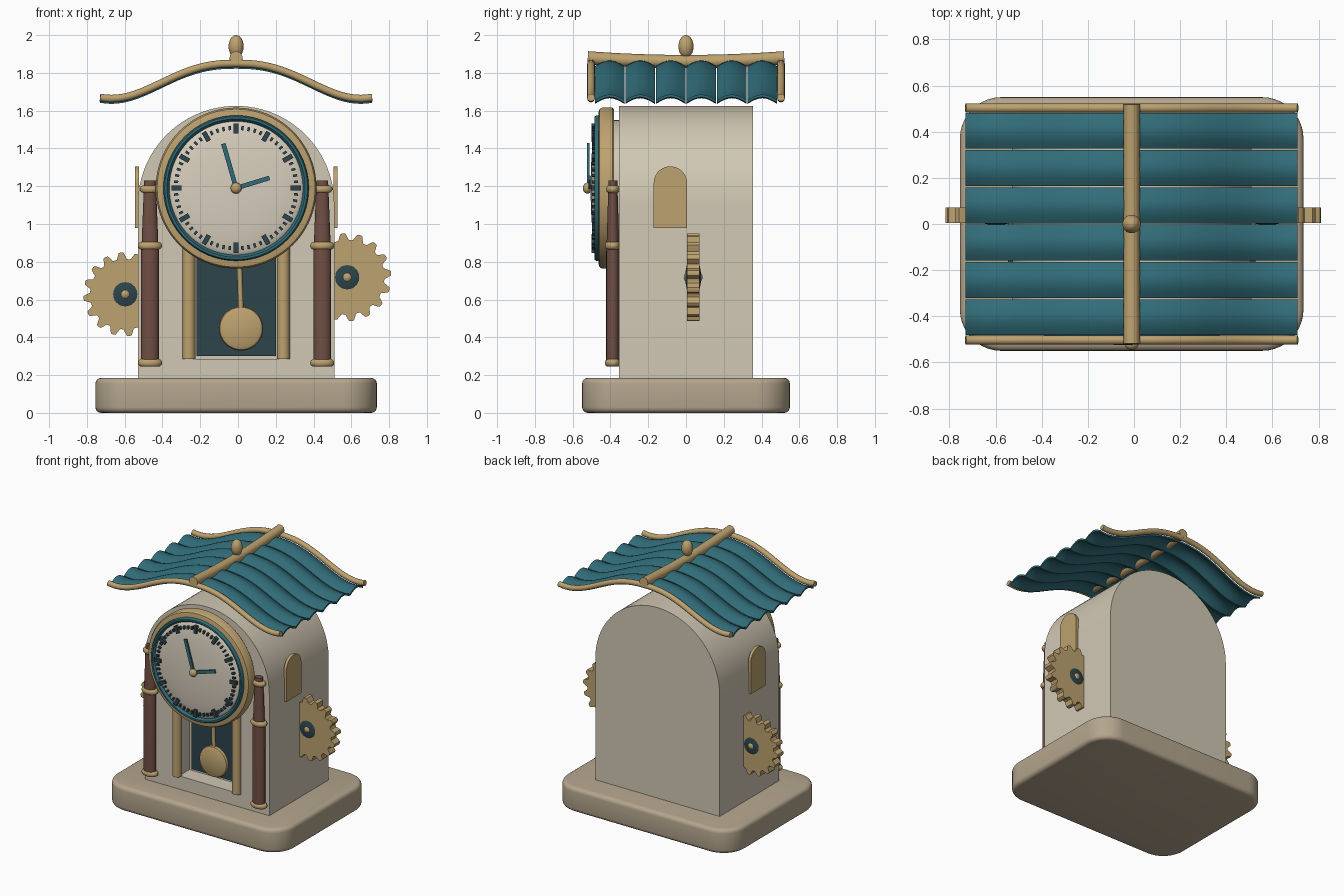
import bpy, bmesh
from math import sin, cos, pi, radians
from mathutils import Matrix, Vector

cube = bpy.data.objects.get("Cube")
if cube:
    bpy.data.objects.remove(cube, do_unlink=True)

CX = -0.01  # centre line of the clock


def material(name, rgb):
    m = bpy.data.materials.new(name)
    m.use_nodes = True
    m.diffuse_color = (*rgb, 1)
    m.node_tree.nodes["Principled BSDF"].inputs["Base Color"].default_value = (*rgb, 1)
    return m


CREAM = material("cream plaster", (0.64, 0.58, 0.46))
FACE = material("pale dial", (0.69, 0.62, 0.51))
STONE = material("tan stone", (0.46, 0.38, 0.27))
GOLD = material("soft gold", (0.51, 0.36, 0.16))
TEAL = material("teal", (0.03, 0.15, 0.19))
DARK = material("dark slate", (0.026, 0.058, 0.07))
BROWN = material("brown wood", (0.16, 0.077, 0.058))


def finish(name, bm, mat, smooth=True):
    bmesh.ops.remove_doubles(bm, verts=bm.verts, dist=0.00005)
    bmesh.ops.recalc_face_normals(bm, faces=bm.faces)
    me = bpy.data.meshes.new(name)
    bm.to_mesh(me)
    bm.free()
    me.materials.append(mat)
    ob = bpy.data.objects.new(name, me)
    bpy.context.collection.objects.link(ob)
    if smooth:
        shade(ob)
    return ob


def activate(ob):
    bpy.ops.object.select_all(action='DESELECT')
    ob.select_set(True)
    bpy.context.view_layer.objects.active = ob


def shade(ob):
    activate(ob)
    bpy.ops.object.shade_smooth_by_angle(angle=radians(35))


def skin(bm, rings):
    """Join rings of vertices into a closed band of quads."""
    n = len(rings[0])
    for a, b in zip(rings, rings[1:]):
        for i in range(n):
            j = (i + 1) % n
            bm.faces.new((a[i], a[j], b[j], b[i]))
    bm.faces.new(rings[0])
    bm.faces.new(rings[-1])


def lathe(name, profile, loc, mat, axis='Z', squash=1, n=48):
    """Turn (radius, height) points; axis 'Y' points the height to the front."""
    bm = bmesh.new()
    rings = []
    for r, h in profile:
        ring = []
        for i in range(n):
            a = 2 * pi * i / n
            u, v = r * cos(a), r * sin(a) * squash
            p = Vector((u, v, h) if axis == 'Z' else (u, -h, v))
            ring.append(bm.verts.new(p + Vector(loc)))
        rings.append(ring)
    skin(bm, rings)
    return finish(name, bm, mat)


def prism(name, pts, lo, hi, mat, plane='XZ'):
    bm = bmesh.new()
    put = (lambda u, v, d: (u, d, v)) if plane == 'XZ' else (lambda u, v, d: (d, u, v))
    skin(bm, [[bm.verts.new(put(u, v, d)) for u, v in pts] for d in (lo, hi)])
    return finish(name, bm, mat)


def box(name, x, y, z, mat):
    return prism(name, [(x[0], z[0]), (x[1], z[0]), (x[1], z[1]), (x[0], z[1])], *y, mat)


def ball(name, loc, size, mat):
    bm = bmesh.new()
    bmesh.ops.create_uvsphere(bm, u_segments=32, v_segments=16, radius=1,
                              matrix=Matrix.Translation(loc) @ Matrix.Diagonal((*size, 1)))
    return finish(name, bm, mat)


def tube(name, pts, radius, mat):
    cu = bpy.data.curves.new(name, 'CURVE')
    cu.dimensions = '3D'
    cu.bevel_depth, cu.bevel_resolution, cu.use_fill_caps = radius, 4, True
    sp = cu.splines.new('POLY')
    sp.points.add(len(pts) - 1)
    for q, p in zip(sp.points, pts):
        q.co = (*p, 1)
    cu.materials.append(mat)
    ob = bpy.data.objects.new(name, cu)
    bpy.context.collection.objects.link(ob)
    activate(ob)
    bpy.ops.object.convert(target='MESH')
    shade(bpy.context.object)


def arch(c, half, bottom, spring, n=32):
    return [(c + half, bottom)] + [(c + half * cos(pi * i / n), spring + half * sin(pi * i / n))
                                   for i in range(n + 1)] + [(c - half, bottom)]


def bar(bm, angle, r0, r1, width, y0, y1):
    """Radial bar on the dial, angle clockwise from twelve."""
    m = (Matrix.Translation((CX, 0, 1.19)) @ Matrix.Rotation(angle, 4, 'Y')
         @ Matrix.Translation((0, (y0 + y1) / 2, (r0 + r1) / 2))
         @ Matrix.Diagonal((width, y1 - y0, r1 - r0, 1)))
    bmesh.ops.create_cube(bm, size=1, matrix=m)


# Base slab with rounded corners
bm = bmesh.new()
bmesh.ops.create_cube(bm, size=1, matrix=Matrix.Translation((CX, 0, 0.0925))
                      @ Matrix.Diagonal((1.49, 1.1, 0.185, 1)))
upright = [e for e in bm.edges if abs(e.verts[0].co.z - e.verts[1].co.z) > 0.1]
bmesh.ops.bevel(bm, geom=upright, offset=0.18, segments=10, profile=0.5, affect='EDGES')
rims = [e for e in bm.edges if abs(e.verts[0].co.z - e.verts[1].co.z) < 0.01]
bmesh.ops.bevel(bm, geom=rims, offset=0.03, segments=4, profile=0.5, affect='EDGES')
finish("base", bm, STONE)

# Arched case with a niche for the pendulum
case = prism("case", arch(CX, 0.52, 0.18, 1.105, 48), -0.355, 0.355, CREAM)
cutter = box("niche_cutter", (CX - 0.235, CX + 0.235), (-0.5, -0.23), (0.285, 1.1), CREAM)
cutter.hide_render = True
mod = case.modifiers.new("niche", 'BOOLEAN')
mod.operation, mod.object, mod.solver = 'DIFFERENCE', cutter, 'EXACT'
activate(case)
bpy.ops.object.modifier_apply(modifier=mod.name)
bpy.data.objects.remove(cutter, do_unlink=True)
shade(case)
box("niche_panel", (CX - 0.21, CX + 0.21), (-0.24, -0.229), (0.3, 1.1), DARK)

# Pendulum
tube("pendulum_rod", [(0.0, -0.31, 1.0), (0.017, -0.31, 0.5)], 0.014, GOLD)
lathe("pendulum_bob", [(0, -0.022), (0.1, -0.022), (0.115, -0.01), (0.117, 0), (0.112, 0.012),
                       (0.095, 0.02), (0, 0.026)], (0.016, -0.31, 0.447), GOLD, 'Y')

# Columns, side windows and gears
for side, s in (("left", 1), ("right", -1)):
    lathe(side + "_inner_column", [(0.034, 0.285), (0.034, 1.05)],
          (CX + s * 0.25, -0.355, 0), GOLD, n=24)
    px = CX + s * 0.456
    lathe(side + "_pillar", [(0.047, 0.25), (0.047, 0.86), (0.044, 0.9), (0.031, 1.23)],
          (px, -0.387, 0), BROWN, squash=0.75, n=24)
    for k, (z, r) in enumerate(((0.265, 0.044), (0.885, 0.044), (1.185, 0.034))):
        ring = [(r + 0.02 * sin(pi * i / 10), -0.02 * cos(pi * i / 10)) for i in range(11)]
        lathe(f"{side}_pillar_ring_{k + 1}", ring, (px, -0.387, z), GOLD, squash=0.65, n=24)
    wall = CX + s * 0.52
    prism(side + "_window", arch(-0.083, 0.088, 0.98, 1.217, 20),
          wall - s * 0.005, wall + s * 0.016, GOLD, 'YZ')

for side, x, z, r in (("left", 0.578, 0.718, 0.233), ("right", -0.597, 0.628, 0.222)):
    teeth = []
    for i in range(16 * 10):
        a = 2 * pi * i / 160
        rr = r - 0.018 + 0.018 * max(-1, min(1, 1.5 * sin(16 * a)))
        teeth.append((x + rr * cos(a), z + rr * sin(a)))
    prism(side + "_gear", teeth, 0.005, 0.072, GOLD)
    ball(side + "_gear_hub", (x, 0.038, z), (0.105, 0.042, 0.105), DARK)
    ball(side + "_gear_pin", (x, 0.038, z), (0.038, 0.05, 0.038), GOLD)

# Clock dial
dial = (CX, 0, 1.19)
lathe("dial_frame", [(0, 0.38), (0.418, 0.38), (0.426, 0.39), (0.426, 0.445), (0.418, 0.458),
                     (0.405, 0.462), (0, 0.462)], dial, GOLD, 'Y', n=96)
lathe("dial_back", [(0.36, 0.35), (0.36, 0.385)], dial, CREAM, 'Y', n=64)
lathe("dial_rim", [(0.385, 0.455), (0.385, 0.475), (0.378, 0.485), (0.366, 0.485),
                   (0.355, 0.472), (0.35, 0.46)], dial, TEAL, 'Y', n=96)
lathe("dial_face", [(0.358 * cos(pi * i / 32), 0.462 + 0.043 * sin(pi * i / 32))
                    for i in range(17)], dial, FACE, 'Y', n=96)
bm = bmesh.new()
for i in range(60):
    if i % 5 == 0:
        bar(bm, i * pi / 30, 0.288, 0.343, 0.026, -0.5, -0.465)
    else:
        bar(bm, i * pi / 30, 0.308, 0.33, 0.013, -0.497, -0.465)
finish("dial_marks", bm, DARK, False)
for name, deg, length, y in (("minute_hand", -16, 0.245, -0.524), ("hour_hand", 73, 0.185, -0.517)):
    bm = bmesh.new()
    bar(bm, radians(deg), 0, length, 0.024, y, y + 0.012)
    finish(name, bm, TEAL, False)
ball("hand_pin", (CX, -0.522, 1.19), (0.029, 0.024, 0.029), GOLD)


# Swept roof of arched tile strips
def roof_z(u):
    return 1.85 - 0.093 * (1 - cos(pi * (abs(u) / 0.66) ** 1.22))


us = [0.72 * (i / 24 - 1) for i in range(49)]
pitch = 0.97 / 6
for k in range(6):
    bm = bmesh.new()
    y0 = -0.485 + k * pitch + 0.003
    rings = []
    for u in us:
        top, under = [], []
        for j in range(9):
            t = j / 8
            y = y0 + t * (pitch - 0.006)
            z = roof_z(u) - 0.014 + 0.03 * sin(pi * t)
            top.append(bm.verts.new((CX + u, y, z)))
            under.append(bm.verts.new((CX + u, y, z - 0.014)))
        rings.append(top + under[::-1])
    skin(bm, rings)
    finish(f"roof_strip_{k + 1}", bm, TEAL)
for name, y in (("front_roof_trim", -0.503), ("back_roof_trim", 0.503)):
    tube(name, [(CX + u, y, roof_z(u)) for u in us], 0.02, GOLD)
tube("ridge_pole", [(CX, 0.52 * (i / 8 - 1), 1.86 + 0.02 * (i / 8 - 1) ** 2) for i in range(17)],
     0.035, GOLD)
ball("finial", (CX, 0, 1.94), (0.04, 0.04, 0.06), GOLD)
